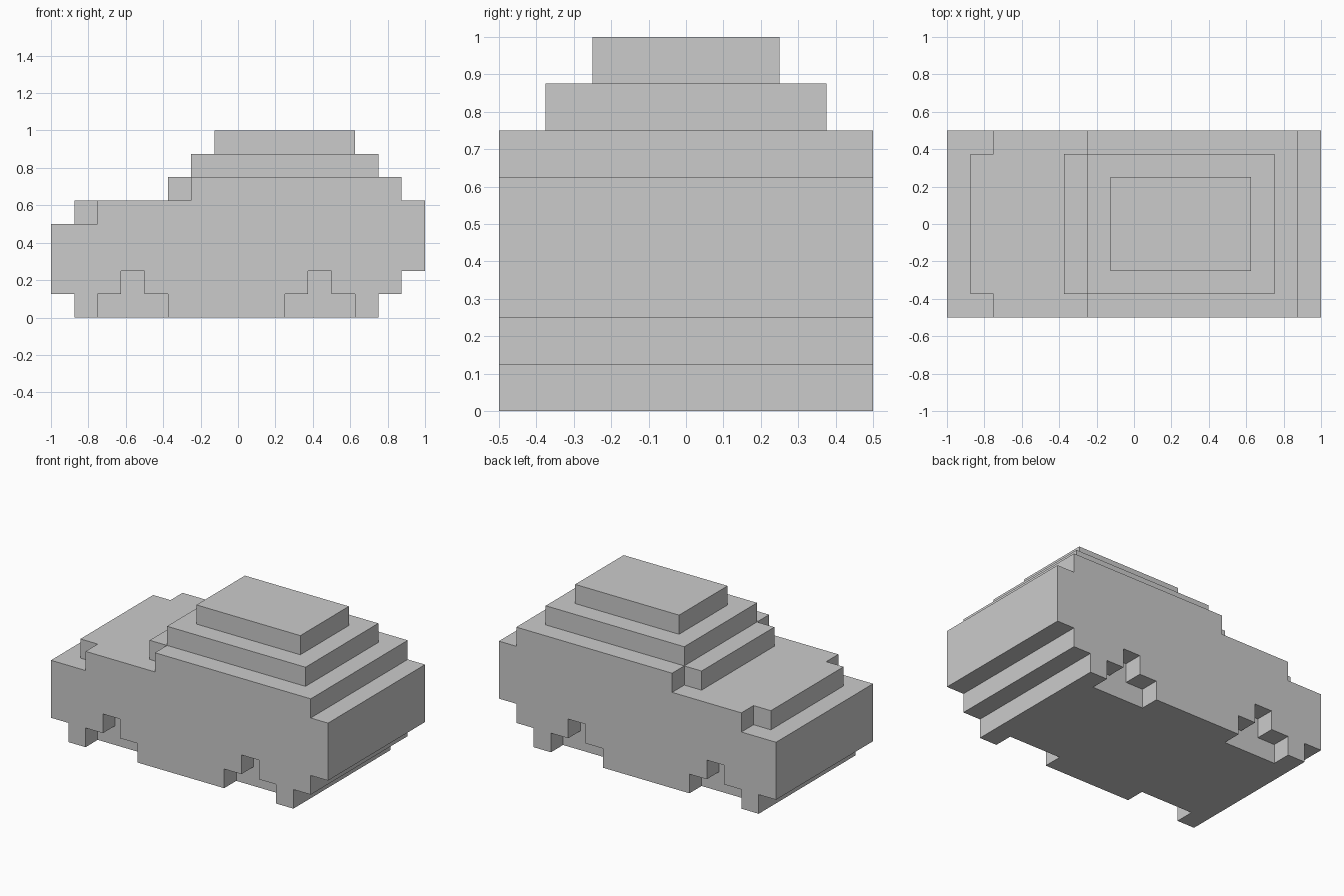
import bpy
import bmesh

if "Cube" in bpy.data.objects:
    bpy.data.objects.remove(bpy.data.objects["Cube"])

U = 0.125  # grid step; all coordinates below are in grid steps


def extrude_profile(bm, profile, y0, y1):
    """Add a solid: an x-z outline swept from y0 to y1."""
    face = bm.faces.new([bm.verts.new((x * U, y0 * U, z * U)) for x, z in profile])
    out = bmesh.ops.extrude_face_region(bm, geom=[face], use_keep_orig=True)
    moved = [g for g in out["geom"] if isinstance(g, bmesh.types.BMVert)]
    bmesh.ops.translate(bm, verts=moved, vec=(0, (y1 - y0) * U, 0))


def make_object(name, solids):
    bm = bmesh.new()
    for profile, y0, y1 in solids:
        extrude_profile(bm, profile, y0, y1)
    bmesh.ops.recalc_face_normals(bm, faces=bm.faces[:])
    mesh = bpy.data.meshes.new(name)
    bm.to_mesh(mesh)
    bm.free()
    obj = bpy.data.objects.new(name, mesh)
    bpy.context.collection.objects.link(obj)
    return obj


def rect(x0, x1, z0, z1):
    return [(x0, z0), (x1, z0), (x1, z1), (x0, z1)]


def both_sides(profile):
    """The outermost grid step on each side, overshooting outwards."""
    return [(profile, 3, 5), (profile, -5, -3)]


def arch(x):
    """Stepped wheel arch outline starting at x."""
    return [(x, -1), (x + 3, -1), (x + 3, 1), (x + 2, 1),
            (x + 2, 2), (x + 1, 2), (x + 1, 1), (x, 1)]


# Full-width stepped body: bumpers, bonnet and lower cabin
body = make_object("car_body", [([
    (-7, 0), (6, 0), (6, 1), (7, 1), (7, 2), (8, 2), (8, 5), (7, 5), (7, 6),
    (-3, 6), (-3, 5), (-7, 5), (-7, 4), (-8, 4), (-8, 1), (-7, 1)], -4, 4)])

# Wheel arches, bonnet corners and windscreen corners cut from both sides
cutters = {
    "wheel_arch_cutter": both_sides(arch(-6)) + both_sides(arch(2)),
    "bonnet_corner_cutter": both_sides(rect(-9, -6, 4, 7)),
    "windscreen_corner_cutter": both_sides(rect(-4, -2, 5, 7)),
}
for name, solids in cutters.items():
    cutter = make_object(name, solids)
    cutter.hide_render = True
    cutter.display_type = 'WIRE'
    mod = body.modifiers.new(name, 'BOOLEAN')
    mod.operation = 'DIFFERENCE'
    mod.solver = 'EXACT'
    mod.object = cutter

# Upper cabin and roof tiers
make_object("upper_cabin", [(rect(-2, 6, 6, 7), -3, 3)])
make_object("roof", [(rect(-1, 5, 7, 8), -2, 2)])
